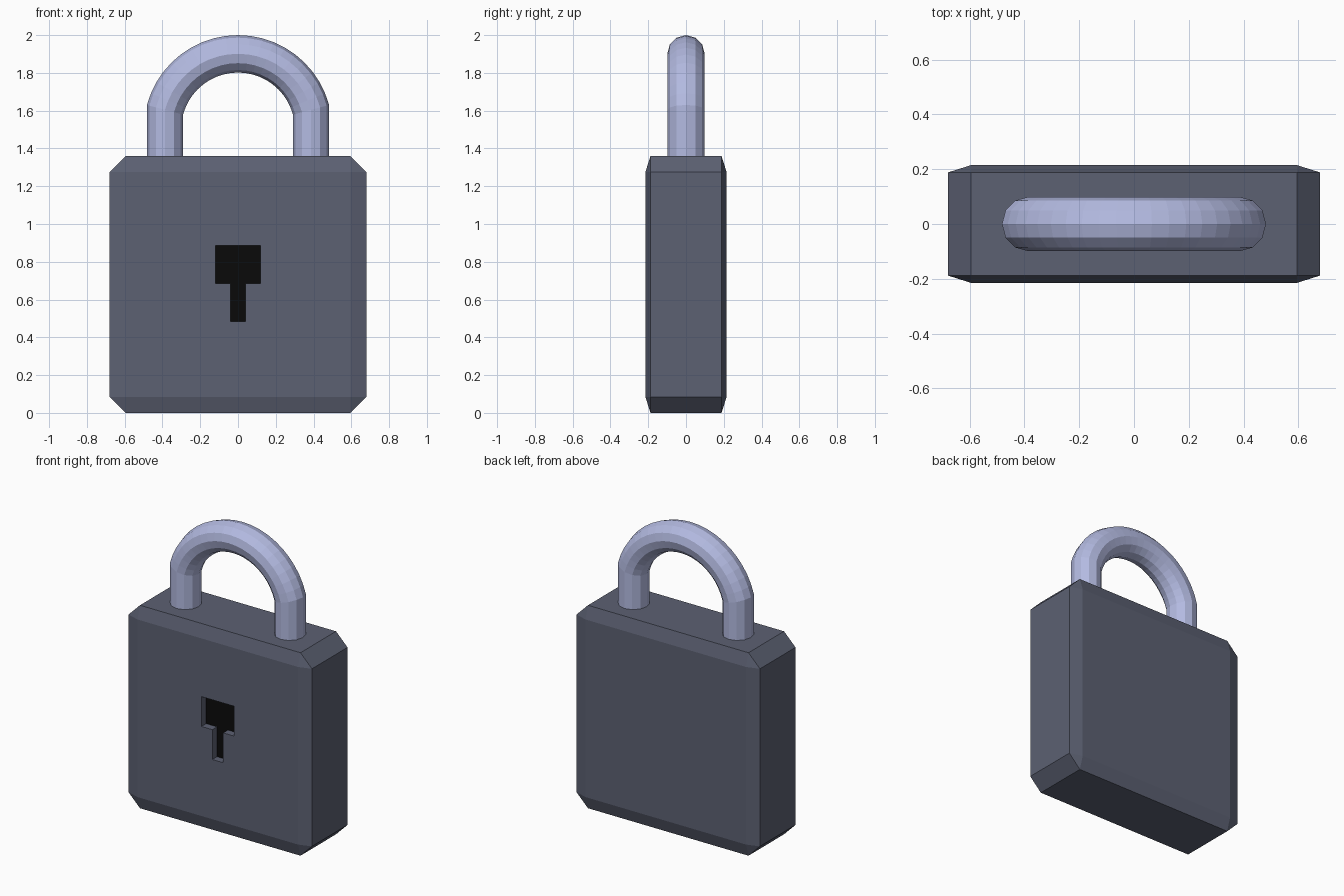
import bpy, bmesh
from math import sin, cos, radians, pi
from mathutils import Vector

if "Cube" in bpy.data.objects:
    bpy.data.objects.remove(bpy.data.objects["Cube"])


def material(name, rgb):
    m = bpy.data.materials.new(name)
    m.diffuse_color = (*rgb, 1)
    m.use_nodes = True
    m.node_tree.nodes["Principled BSDF"].inputs["Base Color"].default_value = m.diffuse_color
    return m


def make_object(name, bm, *mats):
    bmesh.ops.recalc_face_normals(bm, faces=bm.faces)
    mesh = bpy.data.meshes.new(name)
    bm.to_mesh(mesh)
    bm.free()
    for m in mats:
        mesh.materials.append(m)
    obj = bpy.data.objects.new(name, mesh)
    bpy.context.collection.objects.link(obj)
    return obj


dark = material("dark_steel", (0.107, 0.119, 0.17))
light = material("light_steel", (0.45, 0.49, 0.75))
black = material("keyhole_black", (0.003, 0.003, 0.003))

# Body: chamfered cube, flattened front to back
SIZE, DEPTH = 1.36, 0.43
bm = bmesh.new()
bmesh.ops.create_cube(bm, size=SIZE)
bmesh.ops.bevel(bm, geom=bm.edges[:], offset=0.085, segments=1,
                profile=0.5, affect='EDGES')
bmesh.ops.scale(bm, vec=(1, DEPTH / SIZE, 1), verts=bm.verts)
bmesh.ops.translate(bm, vec=(0, 0, SIZE / 2), verts=bm.verts)
body = make_object("body", bm, dark, black)

# Keyhole: T-shaped recess with a black floor
half = [(0.04, 0.485), (0.04, 0.685), (0.12, 0.685), (0.12, 0.885)]
outline = half + [(-x, z) for x, z in reversed(half)]
bm = bmesh.new()
floor = bm.faces.new([bm.verts.new((x, -DEPTH / 2 + 0.05, z)) for x, z in outline])
ext = bmesh.ops.extrude_face_region(bm, geom=[floor], use_keep_orig=True)
bmesh.ops.translate(bm, vec=(0, -0.15, 0),
                    verts=[g for g in ext["geom"] if isinstance(g, bmesh.types.BMVert)])
floor.material_index = 1
cutter = make_object("keyhole_cutter", bm, dark, black)
cutter.hide_render = True
cutter.hide_set(True)
cut = body.modifiers.new("keyhole", 'BOOLEAN')
cut.operation = 'DIFFERENCE'
cut.solver = 'EXACT'
cut.object = cutter

# Shackle: 12-sided tube along an arc, its end rings dropped straight into the body
R, r, CENTRE_Z, SIDES, STEPS = 0.4, 0.099, 1.501, 12, 20


def ring(bm, angle, bottom=None):
    out = Vector((cos(angle), 0, sin(angle)))
    verts = []
    for i in range(SIDES):
        t = 2 * pi * i / SIDES
        p = out * (R + r * cos(t)) + Vector((0, r * sin(t), CENTRE_Z))
        if bottom is not None:
            p.z = bottom
        verts.append(bm.verts.new(p))
    return verts


start, end = radians(15), radians(165)
bm = bmesh.new()
rings = [ring(bm, start, 1.34)]
rings += [ring(bm, start + (end - start) * i / STEPS) for i in range(STEPS + 1)]
rings.append(ring(bm, end, 1.34))
for a, b in zip(rings, rings[1:]):
    for i in range(SIDES):
        j = (i + 1) % SIDES
        bm.faces.new((a[i], a[j], b[j], b[i]))
bm.faces.new(rings[0])
bm.faces.new(rings[-1])
make_object("shackle", bm, light)
